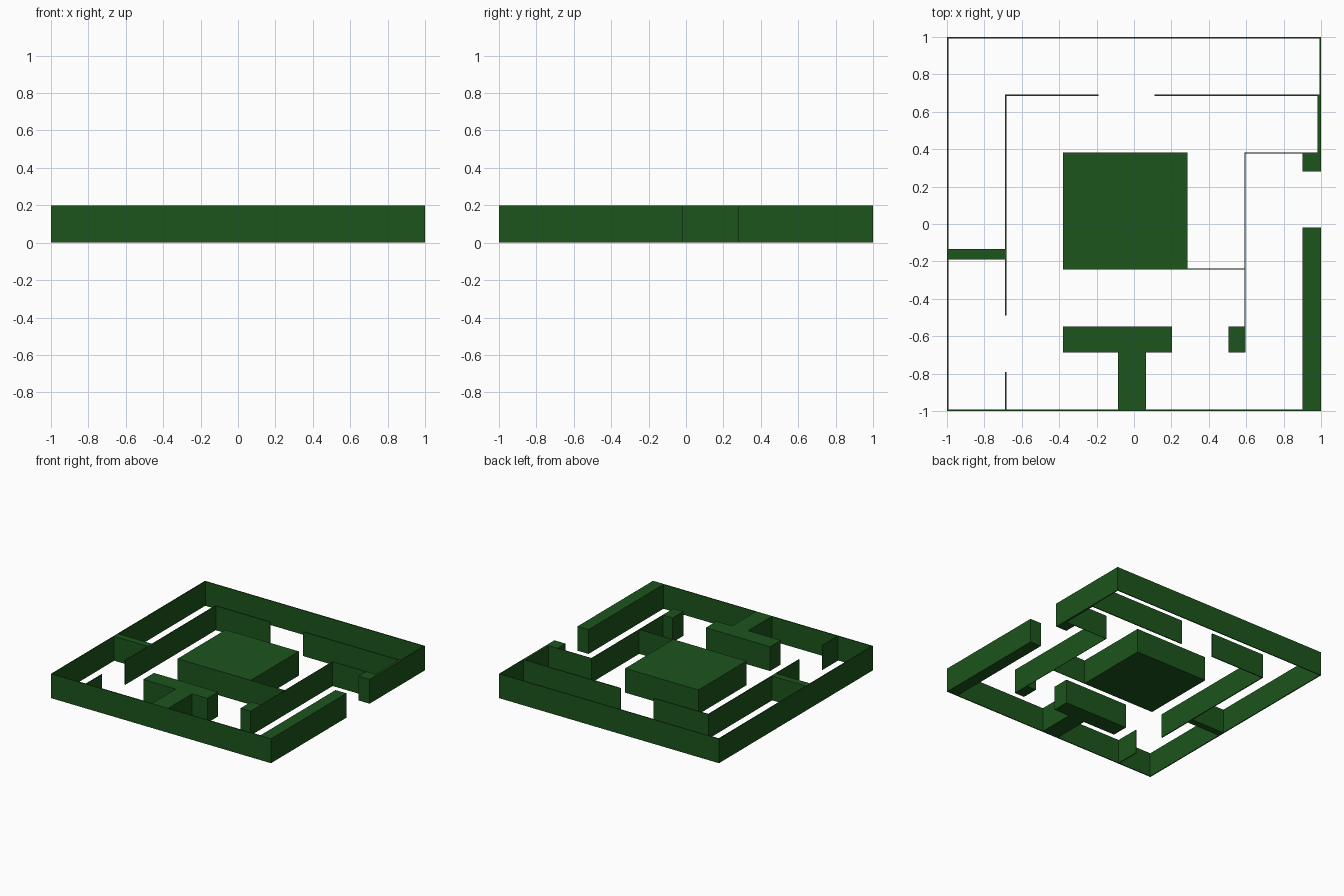
import bpy
import bmesh

if "Cube" in bpy.data.objects:
    bpy.data.objects.remove(bpy.data.objects["Cube"])

HEIGHT = 0.2
green = bpy.data.materials.new("hedge_green")
green.diffuse_color = (0.012, 0.09, 0.012, 1)
green.use_nodes = True
green.node_tree.nodes["Principled BSDF"].inputs["Base Color"].default_value = green.diffuse_color


def hedge(name, x0, x1, y0, y1):
    """Upright box standing on the ground, given by its plan rectangle."""
    mesh = bpy.data.meshes.new(name)
    bm = bmesh.new()
    bmesh.ops.create_cube(bm, size=1)
    for v in bm.verts:
        v.co = (x1 if v.co.x > 0 else x0,
                y1 if v.co.y > 0 else y0,
                HEIGHT if v.co.z > 0 else 0)
    bm.to_mesh(mesh)
    bm.free()
    mesh.materials.append(green)
    obj = bpy.data.objects.new(name, mesh)
    bpy.context.collection.objects.link(obj)


T = 0.008   # perimeter and inner wall thickness
S = 0.004   # thinnest dividers

# Perimeter, with an entrance gap on the right
hedge("left_outer_wall", -1, -1 + T, -1, 1)
hedge("back_outer_wall", -1 + T, 1, 1 - T, 1)
hedge("front_outer_wall", -1 + T, 0.9, -1, -1 + T)
hedge("right_outer_wall_front", 0.9, 1, -1, -0.02)
hedge("right_entrance_post", 0.9, 1, 0.28, 0.38)
hedge("right_outer_wall_middle", 0.982, 1, 0.38, 0.692)
hedge("right_outer_wall_back", 1 - T, 1, 0.692, 1 - T)

# Inner ring
hedge("inner_left_wall", -0.689, -0.689 + T, -0.49, 0.692)
hedge("inner_left_stub", -0.689, -0.689 + T, -1 + T, -0.79)
hedge("inner_back_wall_left", -0.681, -0.19, 0.692 - T, 0.692)
hedge("inner_back_wall_right", 0.11, 0.982, 0.692 - T, 0.692)
hedge("left_corridor_block", -1 + T, -0.689, -0.19, -0.135)

# Right-hand dividers
hedge("divider_back", 0.592, 0.982, 0.378, 0.378 + S)
hedge("divider_long", 0.592, 0.592 + S, -0.55, 0.378)
hedge("divider_center", 0.285, 0.592, -0.242, -0.242 + S)
hedge("divider_end_post", 0.505, 0.596, -0.687, -0.548)

# Central block and T-shaped hedge
hedge("center_block", -0.38, 0.285, -0.242, 0.382)
hedge("tee_bar", -0.38, 0.204, -0.687, -0.548)
hedge("tee_stem", -0.085, 0.064, -1 + T, -0.687)
